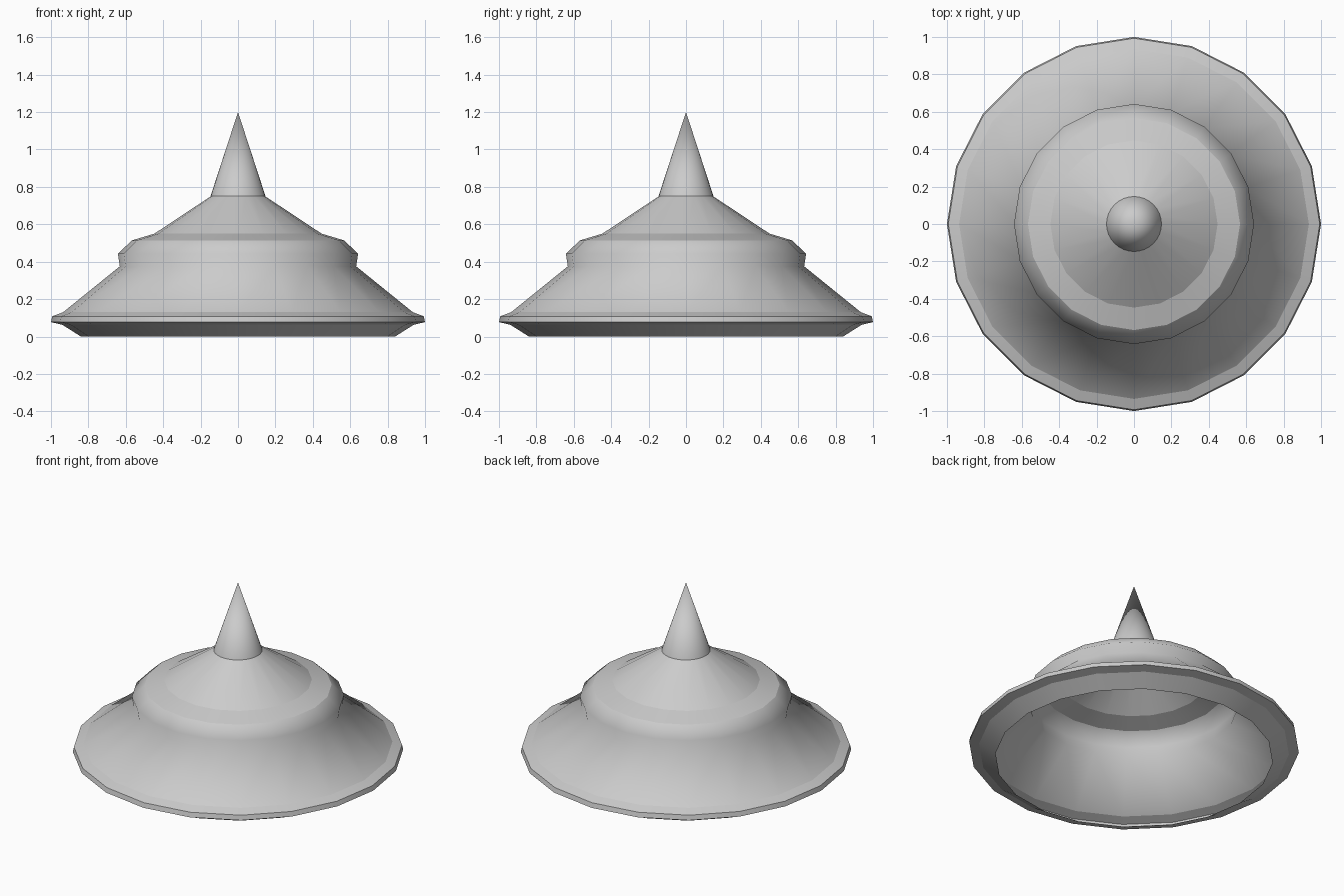
import bpy, bmesh
from math import cos, sin, tau

if "Cube" in bpy.data.objects:
    bpy.data.objects.remove(bpy.data.objects["Cube"])


def lathe(name, profile, sides, cap_bottom=False):
    """Revolve (radius, height, sharp) points around z; radius 0 closes to a tip."""
    bm = bmesh.new()
    rings = []
    for r, z, _ in profile:
        n = sides if r > 0 else 1
        rings.append([bm.verts.new((r * cos(tau * i / sides), r * sin(tau * i / sides), z))
                      for i in range(n)])
    for low, high in zip(rings, rings[1:]):
        for i in range(sides):
            j = (i + 1) % sides
            if len(high) == 1:
                bm.faces.new((low[i], low[j], high[0]))
            else:
                bm.faces.new((low[i], low[j], high[j], high[i]))
    if cap_bottom:
        bm.faces.new(rings[0][::-1])
    for f in bm.faces:
        f.smooth = True
    # Crisp edges around the chosen rings only
    for ring, (_, _, sharp) in zip(rings, profile):
        if sharp and len(ring) > 1:
            for i in range(sides):
                bm.edges.get((ring[i], ring[(i + 1) % sides])).smooth = False
    mesh = bpy.data.meshes.new(name)
    bm.to_mesh(mesh)
    bm.free()
    obj = bpy.data.objects.new(name, mesh)
    bpy.context.collection.objects.link(obj)
    return obj


# Hollow, open-bottomed shell with a flared brim and stepped crown
lathe("hollow_shell", [
    (0.84, 0.0, True), (0.94, 0.063, True), (1.0, 0.077, True),
    (0.993, 0.108, True), (0.935, 0.13, True),
    (0.632, 0.375, False), (0.642, 0.443, False),
    (0.567, 0.514, True), (0.447, 0.55, True), (0.145, 0.75, True),
], 20)

# Pointed spike on top
lathe("top_spike", [(0.147, 0.75, True), (0.0, 1.2, False)], 32, cap_bottom=True)
